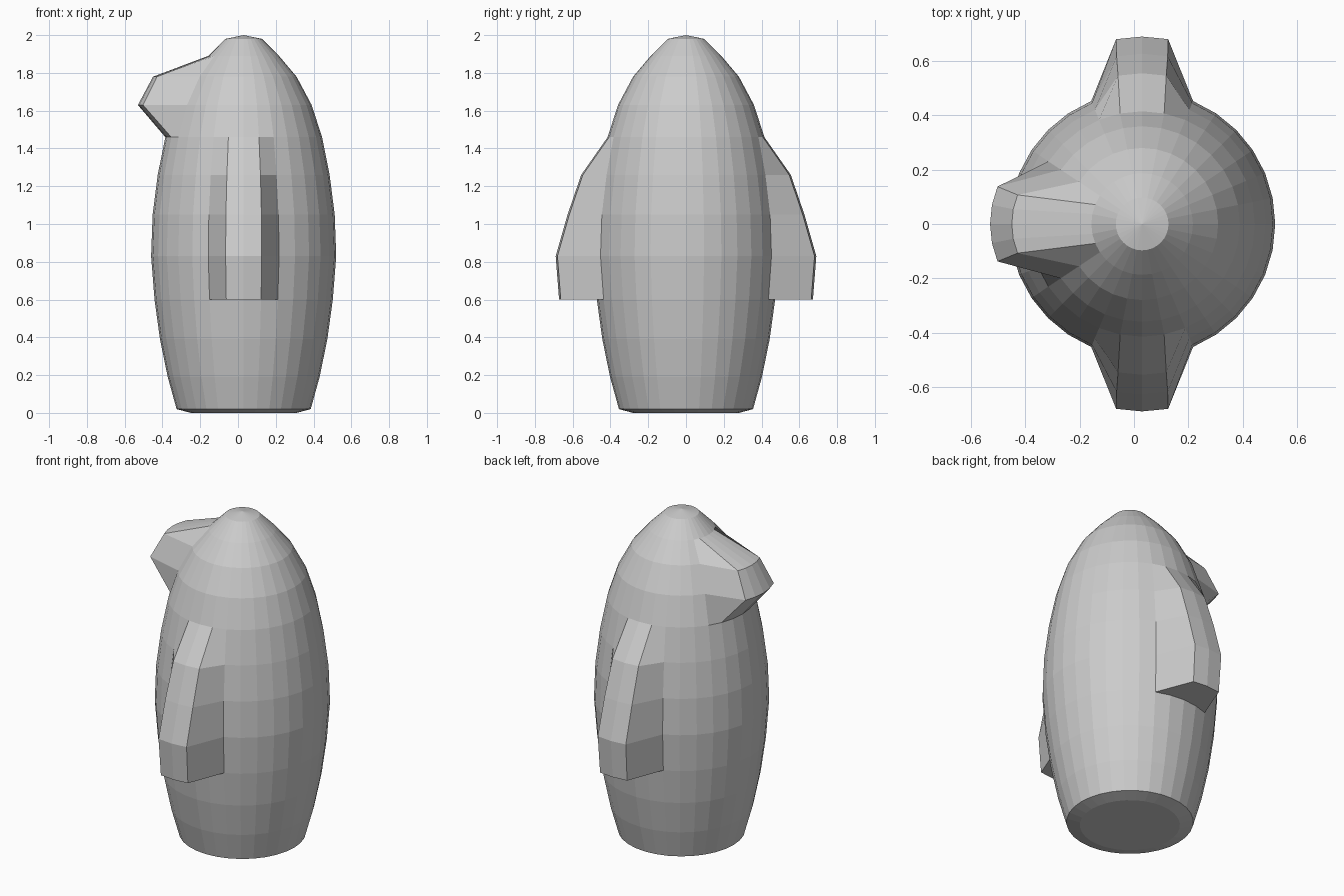
import bpy, bmesh, math

if "Cube" in bpy.data.objects:
    bpy.data.objects.remove(bpy.data.objects["Cube"])

N = 32          # sides of the round body
CX = 0.03       # body axis
# profile rings, bottom to top: (z, radius)
PROFILE = [(0.0, 0.28), (0.02, 0.355), (0.19, 0.402), (0.39, 0.443), (0.6, 0.472),
           (0.83, 0.49), (1.05, 0.482), (1.26, 0.455), (1.46, 0.415), (1.63, 0.36),
           (1.78, 0.28), (1.89, 0.187), (1.98, 0.097)]
FLIPPER = {5: 0.2, 6: 0.145, 7: 0.1}   # ring index: outward push
FLIPPER_BASE = 4                       # ring where the flipper is cut off flat
BEAK = {9: 0.2, 10: 0.2}

bm = bmesh.new()


def ring(z, r):
    return [bm.verts.new((CX + r * math.cos(math.tau * i / N),
                          r * math.sin(math.tau * i / N), z)) for i in range(N)]


rings = [ring(z, r) for z, r in PROFILE]
sides = [(N // 4, 1), (3 * N // 4, -1)]   # back and front flipper columns

# flippers: push three columns straight outwards
for mid, s in sides:
    for k, push in FLIPPER.items():
        for d in (-1, 0, 1):
            rings[k][mid + d].co.y += s * push

# beak: push five columns of two rings along -x
for k, push in BEAK.items():
    for d in range(-2, 3):
        rings[k][N // 2 + d].co.x -= push

# lower flipper edge: separate outer vertices beside the body ring
lip = list(rings[FLIPPER_BASE])
for mid, s in sides:
    for d in (-1, 0, 1):
        v = lip[mid + d]
        lip[mid + d] = bm.verts.new((v.co.x, v.co.y + s * 0.2, v.co.z))


def bridge(low, high):
    for i in range(N):
        j = (i + 1) % N
        quad = list(dict.fromkeys((low[i], low[j], high[j], high[i])))
        if len(quad) > 2:
            bm.faces.new(quad)


# skin between rings, with flat undersides on the flippers
for k in range(len(rings) - 1):
    bridge(lip if k == FLIPPER_BASE else rings[k], rings[k + 1])
bridge(rings[FLIPPER_BASE], lip)

# base disc and pointed crown
bm.faces.new(rings[0][::-1])
tip = bm.verts.new((CX, 0, 2.0))
top = rings[-1]
for i in range(N):
    bm.faces.new((top[i], top[(i + 1) % N], tip))

bmesh.ops.recalc_face_normals(bm, faces=bm.faces[:])
mesh = bpy.data.meshes.new("bird_body")
bm.to_mesh(mesh)
bm.free()
bird = bpy.data.objects.new("bird_body", mesh)
bpy.context.collection.objects.link(bird)
